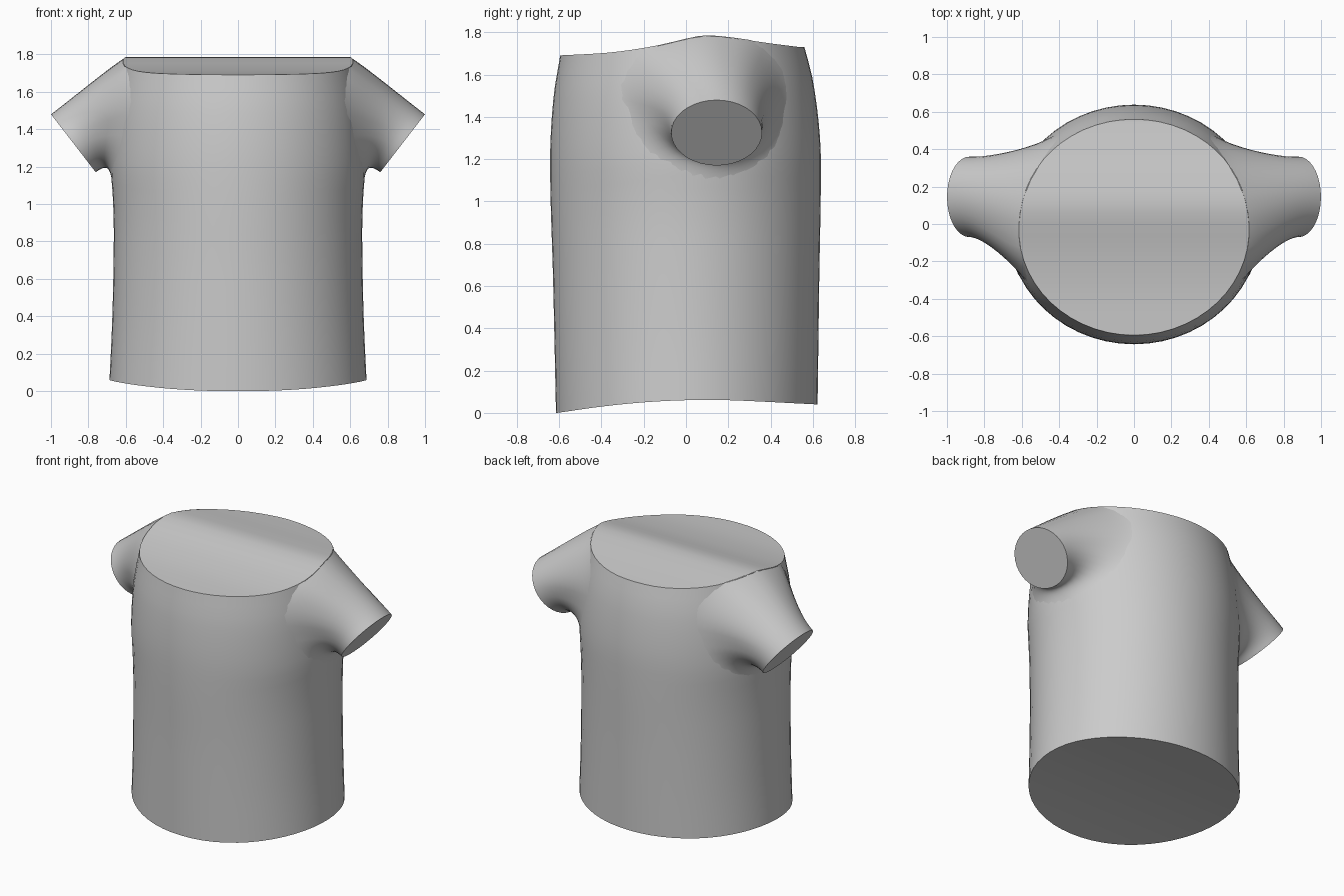
import bpy, math
from mathutils import Vector

if "Cube" in bpy.data.objects:
    bpy.data.objects.remove(bpy.data.objects["Cube"])

fabric = bpy.data.materials.new("light_grey_fabric")
fabric.diffuse_color = (0.6, 0.6, 0.6, 1)
fabric.use_nodes = True
fabric.node_tree.nodes["Principled BSDF"].inputs["Base Color"].default_value = fabric.diffuse_color


def smooth_table(table, v):
    """Catmull-Rom style interpolation through (key, value) pairs."""
    if v <= table[0][0]:
        return table[0][1]
    if v >= table[-1][0]:
        return table[-1][1]
    slope = lambda i: ((table[min(i + 1, len(table) - 1)][1] - table[max(i - 1, 0)][1])
                       / (table[min(i + 1, len(table) - 1)][0] - table[max(i - 1, 0)][0]))
    for i in range(len(table) - 1):
        (a, p), (b, q) = table[i], table[i + 1]
        if v <= b:
            h, t = b - a, (v - a) / (b - a)
            return ((2*t**3 - 3*t**2 + 1) * p + (t**3 - 2*t**2 + t) * h * slope(i)
                    + (3*t**2 - 2*t**3) * q + (t**3 - t**2) * h * slope(i + 1))


# Torso half-sizes by height, and neck / hem heights by depth
SIDE = [(0, .69), (.4, .672), (.85, .664), (1.05, .67), (1.2, .68), (1.5, .665), (1.7, .63), (1.79, .61)]
FRONT = [(0, .615), (.6, .628), (1.2, .643), (1.5, .626), (1.69, .595), (1.79, .58)]
BACK = [(0, .622), (.6, .63), (1.2, .638), (1.4, .625), (1.6, .595), (1.73, .56), (1.79, .55)]
NECK = [(-.6, 1.69), (-.35, 1.705), (-.15, 1.735), (.08, 1.785), (.2, 1.778), (.4, 1.75), (.56, 1.73)]
HEM = [(-.615, 0), (-.4, .03), (-.2, .05), (0, .06), (.2, .06), (.62, .04)]


def depth(y, z):
    return smooth_table(FRONT if y < 0 else BACK, z)


def on_torso(y, z):
    """Point on the right side of the torso surface."""
    return Vector((smooth_table(SIDE, z) * math.sqrt(max(0, 1 - (y / depth(y, z))**2)), y, z))


def make_object(name, verts, faces):
    mesh = bpy.data.meshes.new(name)
    mesh.from_pydata(verts, [], faces)
    mesh.materials.append(fabric)
    obj = bpy.data.objects.new(name, mesh)
    bpy.context.collection.objects.link(obj)
    bpy.ops.object.select_all(action='DESELECT')
    obj.select_set(True)
    bpy.context.view_layer.objects.active = obj
    bpy.ops.object.shade_smooth_by_angle(angle=math.radians(40))
    return obj


def tube_faces(rows, n):
    return [(r*n + i, r*n + (i + 1) % n, (r + 1)*n + (i + 1) % n, (r + 1)*n + i)
            for r in range(rows - 1) for i in range(n)]


# Torso: rings from the curved hem to the curved neckline
N, ROWS = 56, 25
verts = []
for r in range(ROWS):
    for i in range(N):
        a = 2 * math.pi * i / N
        s, c = math.sin(a), -math.cos(a)
        y = c * .58
        low, high = smooth_table(HEM, c * .62), smooth_table(NECK, y)
        z = low + (high - low) * r / (ROWS - 1)
        verts.append((smooth_table(SIDE, z) * s, depth(c, z) * c, z))
faces = tube_faces(ROWS, N)
# Closed hem and neck, spanned by strips from side to side
for base, flip in ((0, True), ((ROWS - 1) * N, False)):
    for i in range(N // 2):
        strip = []
        for k in (i, i + 1, N - i - 1, (N - i) % N):
            if base + k not in strip:
                strip.append(base + k)
        faces.append(strip[::-1] if flip else strip)
make_object("torso", verts, faces)

# Sleeve: flares out of the torso wall, ends in a tilted oval
M, STEPS = 36, 15
axis = Vector((.79, 0, -.61))
up = Vector((.61, 0, .79))
end_centre = Vector((.88, .145, 1.325))
rows = [[] for _ in range(STEPS)]
for i in range(M):
    a = 2 * math.pi * i / M
    c, s = math.cos(a), math.sin(a)

    def base_point(k):
        y = .09 + .43 * c * k
        z = 1.42 + (.40 if s > 0 else .36) * s * k
        return on_torso(y, min(z, smooth_table(NECK, y)))

    p0 = base_point(1)
    p3 = end_centre + Vector((0, .215 * c, 0)) + up * (.196 * s)
    w = max(0, s)
    p1 = base_point(.66).lerp(p0 + Vector((.09, 0, -.06)), w)
    p2 = p3 - axis * (.135 + .045 * s)
    p0 = p0 - Vector((.003, 0, 0))
    for j in range(STEPS):
        t = j / (STEPS - 1)
        u = 1 - t
        rows[j].append(p0 * u**3 + p1 * (3*u*u*t) + p2 * (3*u*t*t) + p3 * t**3)
verts = [p for row in rows for p in row]
faces = tube_faces(STEPS, M) + [tuple(range((STEPS - 1) * M, STEPS * M))]
sleeve = make_object("sleeves", verts, faces)
mirror = sleeve.modifiers.new("both_sides", 'MIRROR')
mirror.use_mirror_merge = False
